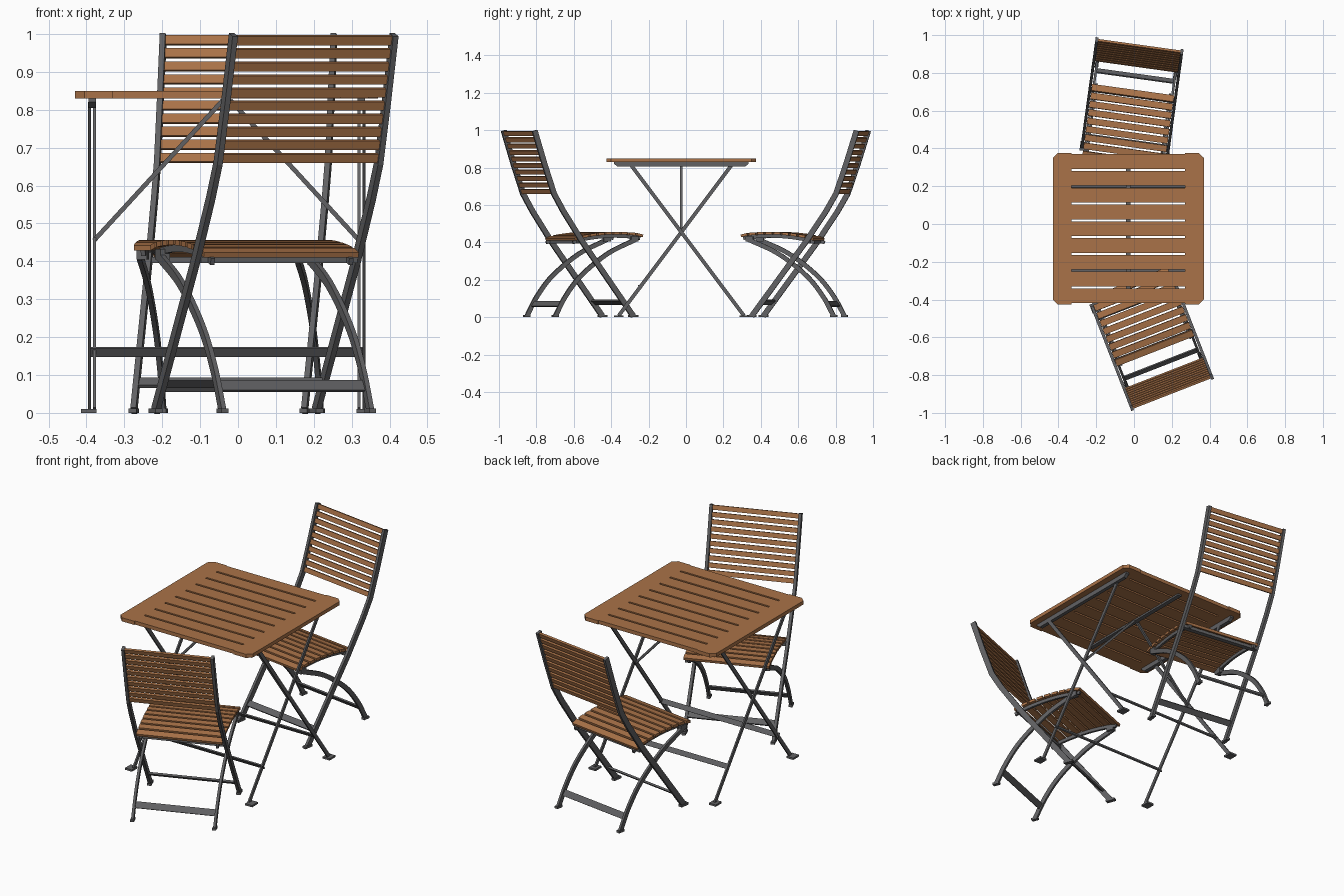
import bpy, bmesh
from math import radians
from mathutils import Matrix, Vector

cube = bpy.data.objects.get("Cube")
if cube:
    bpy.data.objects.remove(cube)


def material(name, color):
    m = bpy.data.materials.new(name)
    m.use_nodes = True
    m.diffuse_color = color
    m.node_tree.nodes["Principled BSDF"].inputs["Base Color"].default_value = color
    return m


WOOD = material("oiled wood", (0.40, 0.17, 0.065, 1))
METAL = material("grey metal", (0.12, 0.12, 0.125, 1))


def prism(name, outline, x0, x1, mat, frame):
    """Extrude a (y, z) outline from x0 to x1."""
    bm = bmesh.new()
    face = bm.faces.new([bm.verts.new((x0, y, z)) for y, z in outline])
    new = bmesh.ops.extrude_face_region(bm, geom=[face])["geom"]
    bmesh.ops.translate(bm, vec=(x1 - x0, 0, 0),
                        verts=[v for v in new if isinstance(v, bmesh.types.BMVert)])
    bmesh.ops.recalc_face_normals(bm, faces=bm.faces)
    bm.transform(frame)
    me = bpy.data.meshes.new(name)
    bm.to_mesh(me)
    bm.free()
    me.materials.append(mat)
    ob = bpy.data.objects.new(name, me)
    bpy.context.collection.objects.link(ob)
    return ob


def strip(name, path, width, x0, x1, mat, frame):
    """Bar of constant width following a (y, z) path."""
    pts = [Vector(p) for p in path]
    left, right = [], []
    for i, p in enumerate(pts):
        d = (pts[min(i + 1, len(pts) - 1)] - pts[max(i - 1, 0)]).normalized()
        n = Vector((-d.y, d.x)) * width / 2
        left.append(p + n)
        right.append(p - n)
    return prism(name, left + right[::-1], x0, x1, mat, frame)


def box(name, x, y, z, mat, frame):
    return prism(name, [(y[0], z[0]), (y[1], z[0]), (y[1], z[1]), (y[0], z[1])],
                 x[0], x[1], mat, frame)


def along(path, t):
    """Point at y = t on a path ordered by falling y."""
    for (y0, z0), (y1, z1) in zip(path, path[1:]):
        if y1 <= t <= y0:
            return (t, z0 + (z1 - z0) * (t - y0) / (y1 - y0))
    return path[-1] if t < path[-1][0] else path[0]


def smooth(path, steps=5):
    """Rounded path through the given points."""
    p = [Vector(q) for q in path]
    p = [2 * p[0] - p[1]] + p + [2 * p[-1] - p[-2]]
    out = []
    for a, b, c, d in zip(p, p[1:], p[2:], p[3:]):
        for k in range(steps):
            t = k / steps
            out.append(0.5 * (2 * b + (c - a) * t + (2 * a - 5 * b + 4 * c - d) * t**2
                              + (3 * b - a - 3 * c + d) * t**3))
    return out + [p[-2]]


# Table, centred on its own frame
T = Matrix.Translation((-0.03, -0.025, 0))
FLAT = T @ Matrix.Rotation(radians(-90), 4, 'Y')   # outline lies in plan
for s in (-1, 1):
    side = "left" if s > 0 else "right"
    plan = [(-0.40, 0.30), (0.40, 0.30), (0.40, 0.375), (0.375, 0.40),
            (-0.375, 0.40), (-0.40, 0.375)]
    prism(f"table_end_board_{side}", [(y, -s * x) for y, x in plan],
          0.83, 0.85, WOOD, FLAT)
    # Under-top rail with slanted ends
    prism(f"table_rail_{side}", [(-0.36, 0.83), (-0.36, 0.82), (-0.34, 0.805),
                                 (0.34, 0.805), (0.36, 0.82), (0.36, 0.83)],
          s * 0.345, s * 0.365, METAL, T)
    # Crossed legs, one just inside the other
    for d, inner in ((1, 0.345), (-1, 0.358)):
        kind = "front" if d > 0 else "rear"
        strip(f"table_leg_{kind}_{side}", [(d * 0.27, 0.815), (-d * 0.335, 0.008)],
              0.02, s * inner, s * (inner + 0.008), METAL, T)
        box(f"table_foot_{kind}_{side}", (s * 0.343, s * 0.385),
            (-d * 0.335 - 0.025, -d * 0.335 + 0.025), (0, 0.01), METAL, T)
    # Diagonal brace from leg crossing to the middle of the top
    strip(f"table_brace_{side}", [(s * 0.35, 0.455), (s * 0.01, 0.825)], 0.012,
          -0.006, 0.006, METAL, T @ Matrix.Rotation(radians(-90), 4, 'Z'))
    # Low stretcher
    y = s * 0.222
    strip(f"table_stretcher_{side}", [(y - s * 0.0075, 0.15), (y + s * 0.0075, 0.172)][::-1]
          if s < 0 else [(y + 0.0075, 0.15), (y - 0.0075, 0.172)],
          0.007, -0.36, 0.36, METAL, T)
box("table_centre_rail", (-0.012, 0.012), (-0.36, 0.36), (0.82, 0.83), METAL, T)
N = 9
for i in range(N):
    y = -0.40 + 0.8 / N * (i + 0.5)
    box(f"table_slat_{i + 1}", (-0.30, 0.30), (y - 0.039, y + 0.039), (0.83, 0.85), WOOD, T)


# Chair profiles: y grows backwards, zero at the top of the backrest
BACK_LEG = [(-0.014, 0.998), (-0.07, 0.82), (-0.125, 0.66), (-0.18, 0.565),
            (-0.29, 0.40), (-0.58, 0.006)]
FRONT_LEG = smooth([(-0.14, 0.006), (-0.20, 0.115), (-0.29, 0.225),
                    (-0.44, 0.34), (-0.60, 0.415)])
SEAT = smooth([(-0.245, 0.415), (-0.30, 0.432), (-0.40, 0.446), (-0.50, 0.45),
               (-0.60, 0.444), (-0.645, 0.434)])


def chair(tag, x, y, angle):
    M = Matrix.Translation((x, y, 0)) @ Matrix.Rotation(radians(angle), 4, 'Z')
    for s in (-1, 1):
        side = f"{tag}_{'left' if s > 0 else 'right'}"
        strip(f"{side}_long_leg", BACK_LEG, 0.029, s * 0.220, s * 0.235, METAL, M)
        strip(f"{side}_curved_leg", FRONT_LEG, 0.024, s * 0.203, s * 0.216, METAL, M)
        box(f"{side}_long_leg_foot", (s * 0.217, s * 0.238), (-0.605, -0.555),
            (0, 0.012), METAL, M)
        box(f"{side}_curved_leg_foot", (s * 0.200, s * 0.219), (-0.158, -0.122),
            (0, 0.012), METAL, M)
        # Rail under the seat slats and its hinge lug
        rail = [(p[0], p[1] - 0.016) for p in SEAT if p[0] > -0.63]
        strip(f"{side}_seat_rail", rail, 0.018, s * 0.190, s * 0.202, METAL, M)
        box(f"{side}_seat_hinge", (s * 0.188, s * 0.216), (-0.615, -0.575),
            (0.405, 0.432), METAL, M)
    box(f"{tag}_seat_back_rail", (-0.222, 0.222), (-0.29, -0.265), (0.395, 0.412), METAL, M)
    # Low stretchers
    strip(f"{tag}_rear_stretcher", [(-0.165, 0.058), (-0.185, 0.085)], 0.008,
          -0.205, 0.205, METAL, M)
    strip(f"{tag}_front_stretcher", [(-0.54, 0.07), (-0.515, 0.09)], 0.010,
          -0.222, 0.222, METAL, M)
    # Seat slats across the curve
    n, length = 9, 0.40
    for i in range(n):
        c = -0.245 - length / n * (i + 0.5)
        strip(f"{tag}_seat_slat_{i + 1}", [along(SEAT, c + 0.017), along(SEAT, c - 0.017)],
              0.014, -0.219, 0.219, WOOD, M)
    # Backrest slats between the long legs
    for i in range(10):
        z = 0.673 + i * 0.0345
        yc = -0.121 + (z - 0.66) * 0.32
        strip(f"{tag}_back_slat_{i + 1}", [(yc - 0.004, z - 0.0115), (yc + 0.004, z + 0.0115)],
              0.012, -0.222, 0.222, WOOD, M)


chair("rear_chair", 0.03, 0.957, -7.9)
chair("front_chair", 0.205, -0.905, 201.3)
